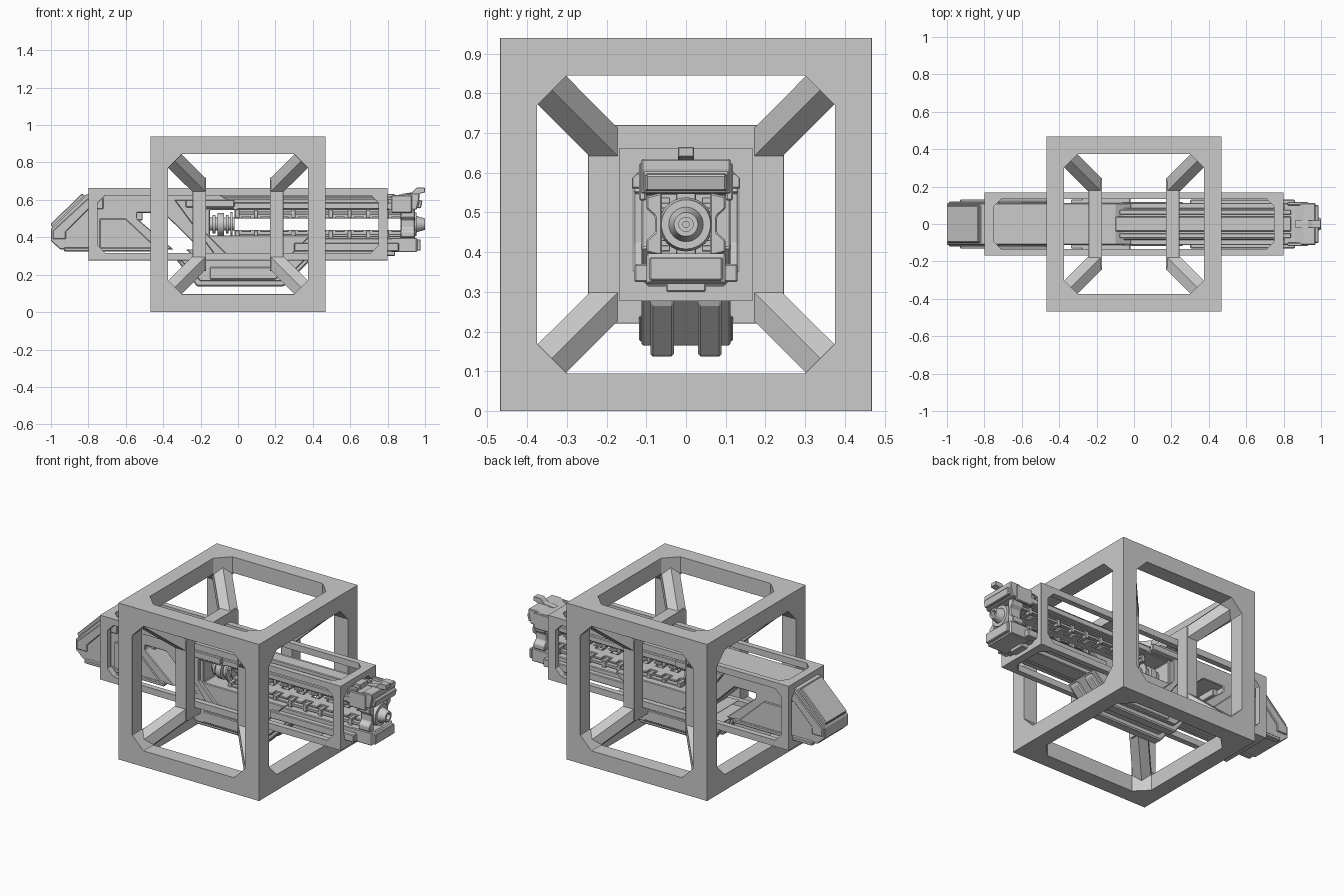
import bpy, bmesh
from math import pi
from mathutils import Vector, Matrix

if "Cube" in bpy.data.objects:
    bpy.data.objects.remove(bpy.data.objects["Cube"])

CZ = 0.47  # height of the central axis


def finish(bm, name, bevel=0.004):
    bmesh.ops.recalc_face_normals(bm, faces=bm.faces)
    me = bpy.data.meshes.new(name)
    bm.to_mesh(me)
    bm.free()
    ob = bpy.data.objects.new(name, me)
    bpy.context.collection.objects.link(ob)
    if bevel:
        m = ob.modifiers.new("bevel", 'BEVEL')
        m.width, m.segments, m.limit_method, m.angle_limit = bevel, 1, 'ANGLE', 0.6
    return ob


def prism(name, pts, lo, hi, axis='y', bevel=0.004):
    """Extrude a 2D outline along an axis (outline order: remaining axes)."""
    def place(a, b, t):
        return {'x': (t, a, b), 'y': (a, t, b), 'z': (a, b, t)}[axis]
    bm = bmesh.new()
    f = bm.faces.new([bm.verts.new(place(a, b, lo)) for a, b in pts])
    r = bmesh.ops.extrude_face_region(bm, geom=[f])
    vs = [v for v in r['geom'] if isinstance(v, bmesh.types.BMVert)]
    bmesh.ops.translate(bm, vec=Vector(place(0, 0, hi - lo)), verts=vs)
    return finish(bm, name, bevel)


def box(name, x, y, z, bevel=0.004):
    return prism(name, [(x[0], z[0]), (x[1], z[0]), (x[1], z[1]), (x[0], z[1])], *y, bevel=bevel)


def pair(name, x, y, z, bevel=0.004):
    box(name + "_left", x, y, z, bevel)
    box(name + "_right", x, (-y[1], -y[0]), z, bevel)


def tube(name, x0, x1, r0, r1=None, n=32):
    bm = bmesh.new()
    m = Matrix.Translation(((x0 + x1) / 2, 0, CZ)) @ Matrix.Rotation(pi / 2, 4, 'Y')
    bmesh.ops.create_cone(bm, cap_ends=True, segments=n, radius1=r0,
                          radius2=r0 if r1 is None else r1, depth=x1 - x0, matrix=m)
    ob = finish(bm, name, 0)
    for p in ob.data.polygons:
        p.use_smooth = len(p.vertices) == 4
    return ob


def octagon(a, b, c, cb=0.0):
    return [(-a + c, cb - b), (a - c, cb - b), (a, cb - b + c), (a, cb + b - c),
            (a - c, cb + b), (-a + c, cb + b), (-a, cb + b - c), (-a, cb - b + c)]


def cut(ob, cutter):
    m = ob.modifiers.new("cut", 'BOOLEAN')
    m.operation, m.object, m.solver = 'DIFFERENCE', cutter, 'EXACT'
    while ob.modifiers[0] != m:   # cut before bevelling
        ob.modifiers.move(ob.modifiers.find("cut"), 0)
    bpy.context.view_layer.objects.active = ob
    bpy.ops.object.modifier_apply(modifier="cut")
    bpy.data.objects.remove(cutter)


def inset(ob, normal, thick, depth):
    """Sink a panel into the largest face that looks along a direction."""
    n = Vector(normal).normalized()
    bm = bmesh.new()
    bm.from_mesh(ob.data)
    bm.normal_update()
    f = max((f for f in bm.faces if f.normal.dot(n) > 0.9), key=lambda f: f.calc_area())
    bmesh.ops.inset_region(bm, faces=[f], thickness=thick)
    r = bmesh.ops.extrude_face_region(bm, geom=[f])
    vs = [v for v in r['geom'] if isinstance(v, bmesh.types.BMVert)]
    bmesh.ops.translate(bm, vec=-f.normal * depth, verts=vs)
    if f.is_valid:
        bmesh.ops.delete(bm, geom=[f], context='FACES_ONLY')
    bm.to_mesh(ob.data)
    bm.free()


def window_frame(name, sx, sy, sz, wx, wy, wz, c):
    """Box reduced to its edge bars by three chamfered openings."""
    ob = box(name, (-sx, sx), (-sy, sy), (CZ - sz, CZ + sz), 0.006)
    cut(ob, prism("cut_x", octagon(wy, wz, c, CZ), -2, 2, 'x', 0))
    cut(ob, prism("cut_y", octagon(wx, wz - .0006, c, CZ), -2, 2, 'y', 0))
    cut(ob, prism("cut_z", octagon(wx - .0006, wy - .0006, c), -2, 2, 'z', 0))
    return ob


# Outer cube frame and long inner cage
window_frame("outer_cube_frame", .468, .468, .47, .375, .375, .375, .075)
window_frame("inner_cage", .80, .168, .193, .75, .135, .155, .04)

# Two square rings around the cage
for s in (-1, 1):
    xs = sorted((s * .17, s * .243))
    ring = prism("cage_ring", octagon(.247, .25, .015, CZ), *xs, 'x')
    cut(ring, prism("cut_ring", octagon(.166, .191, .002, CZ), -1, 1, 'x', 0))

# Diagonal struts from the cube corners to the rings
for sx in (-1, 1):
    for sy in (-1, 1):
        for sz in (-1, 1):
            bm = bmesh.new()
            for lo, hi in ((.172, .243), (.375, .447)):
                for i in range(8):
                    x, y, z = [hi if i >> k & 1 else lo for k in range(3)]
                    bm.verts.new((sx * x, sy * y, CZ + sz * z))
            r = bmesh.ops.convex_hull(bm, input=bm.verts)
            dead = {g for g in r['geom_interior'] + r['geom_unused'] if isinstance(g, bmesh.types.BMVert)}
            bmesh.ops.delete(bm, geom=list(dead), context='VERTS')
            finish(bm, "corner_strut", 0)

# Rear body with sloped end and slanted through-hole
body = prism("rear_body", [(-1, .38), (-1, .445), (-.81, .63), (-.1, .63), (0, .57), (0, .545),
                           (-.15, .545), (-.15, .41), (.39, .41), (.25, .27), (-.2, .27),
                           (-.28, .335), (-.95, .335)], -.112, .112)
inset(body, (-1, 0, 1), .02, .02)
cut(body, prism("cut_hole", [(-.54, .53), (-.40, .53), (-.20, .335), (-.345, .335), (-.54, .5)],
                -.3, .3, 'y', 0))
box("hole_crossbar", (-.565, -.51), (-.06, .06), (.49, .535))
for s in (-1, 1):
    ys = sorted((s * .108, s * .132))
    prism("end_side_plate", [(-.99, .39), (-.99, .435), (-.80, .61), (-.72, .61), (-.72, .55),
                             (-.80, .55), (-.92, .43), (-.92, .39)], *sorted((s * .108, s * .12)))
    prism("slanted_side_plate", [(-.34, .6), (-.06, .6), (-.02, .55), (-.17, .55), (-.17, .42),
                                 (-.05, .30), (-.12, .30)], *ys)
    prism("lower_side_plate", [(-.74, .33), (-.42, .33), (-.60, .5), (-.74, .5)], *sorted((s * .108, s * .12)))
pair("rear_lower_rail", (-.93, -.4), (.10, .132), (.325, .345))
pair("upper_shoulder", (-.28, -.02), (.11, .138), (.56, .60))

# Underslung twin housing
prism("housing_core", [(-.33, .30), (-.2, .165), (.24, .165), (.38, .30)], -.112, .112)
for s in (-1, 1):
    h = prism("housing_skid", [(-.33, .28), (-.22, .137), (.245, .137), (.38, .27), (.38, .29)],
              *sorted((s * .03, s * .09)), bevel=.007)
    prism("housing_side_panel", [(-.15, .24), (-.15, .175), (.2, .175), (.265, .24)],
          *sorted((s * .10, s * .118)))

# Upper and lower barrel beams with ridges
box("upper_beam", (-.1, .86), (-.085, .085), (.545, .605))
box("upper_beam_ridge", (-.1, .84), (-.04, .04), (.6, .632))
box("lower_beam", (.0, .88), (-.1, .1), (.325, .395))
pair("upper_beam_side", (-.02, .84), (.08, .113), (.55, .585))
pair("upper_groove_rail", (-.08, .84), (.05, .075), (.6, .618))
pair("lower_beam_side", (.3, .86), (.095, .13), (.325, .37))
box("lower_beam_keel", (.25, .84), (-.05, .05), (.3, .33))

# Toothed rails facing the open gap
for s in (-1, 1):
    for y in (-.055, .055):
        zs = sorted((CZ + s * .052, CZ + s * .068))
        box("gap_rail", (-.02, .88), (y - .015, y + .015), zs, .002)
    box("rail_spine", (-.02, .88), (-.025, .025), sorted((CZ + s * .03, CZ + s * .08)), .002)
    for i in range(9):
        x = -.015 + i * .1
        box("rail_tooth", (x, x + .022), (-.075, .075), sorted((CZ + s * .035, CZ + s * .078)), .002)
        box("rail_link", (x + .035, x + .085), (-.065, .065), sorted((CZ + s * .03, CZ + s * .042)), .002)

# Breech rings
for x0, x1, r in ((-.16, -.02, .035), (-.135, -.12, .05), (-.11, -.075, .06), (-.065, -.05, .05),
                  (-.04, -.03, .065)):
    tube("breech_ring", x0, x1, r)

# Muzzle end: blocks, clamps, nozzle and sight
top = prism("muzzle_upper_block", [(.80, .545), (.80, .605), (.86, .605), (.91, .635), (.97, .635),
                                   (.97, .61), (.955, .548)], -.112, .112)
inset(top, (1, 0, 0), .015, .02)
low = box("muzzle_lower_block", (.82, .957), (-.1, .1), (.32, .397))
inset(low, (1, 0, 0), .012, .02)
prism("sight_post", [(.86, .63), (.93, .64), (.955, .665), (1, .665), (1, .64), (.96, .63)], -.02, .02, bevel=.002)
for s in (-1, 1):
    prism("muzzle_clamp", [(s * .06, .39), (s * .1, .40), (s * .1, .43), (s * .078, .45), (s * .078, .49),
                           (s * .1, .51), (s * .1, .54), (s * .06, .55)], .87, .945, 'x')
    box("muzzle_cheek", (.82, .93), sorted((s * .1, s * .118)), (.53, .625))
for x0, x1, r0, r1 in ((.87, .90, .068, .068), (.90, .93, .055, .055), (.93, .955, .068, .062)):
    tube("muzzle_collar", x0, x1, r0, r1)
nozzle = tube("muzzle_nozzle", .95, 1.0, .045, .03)
cut(nozzle, tube("cut_bore", .96, 1.1, .018))
tube("bore_pin", .955, .985, .009)
